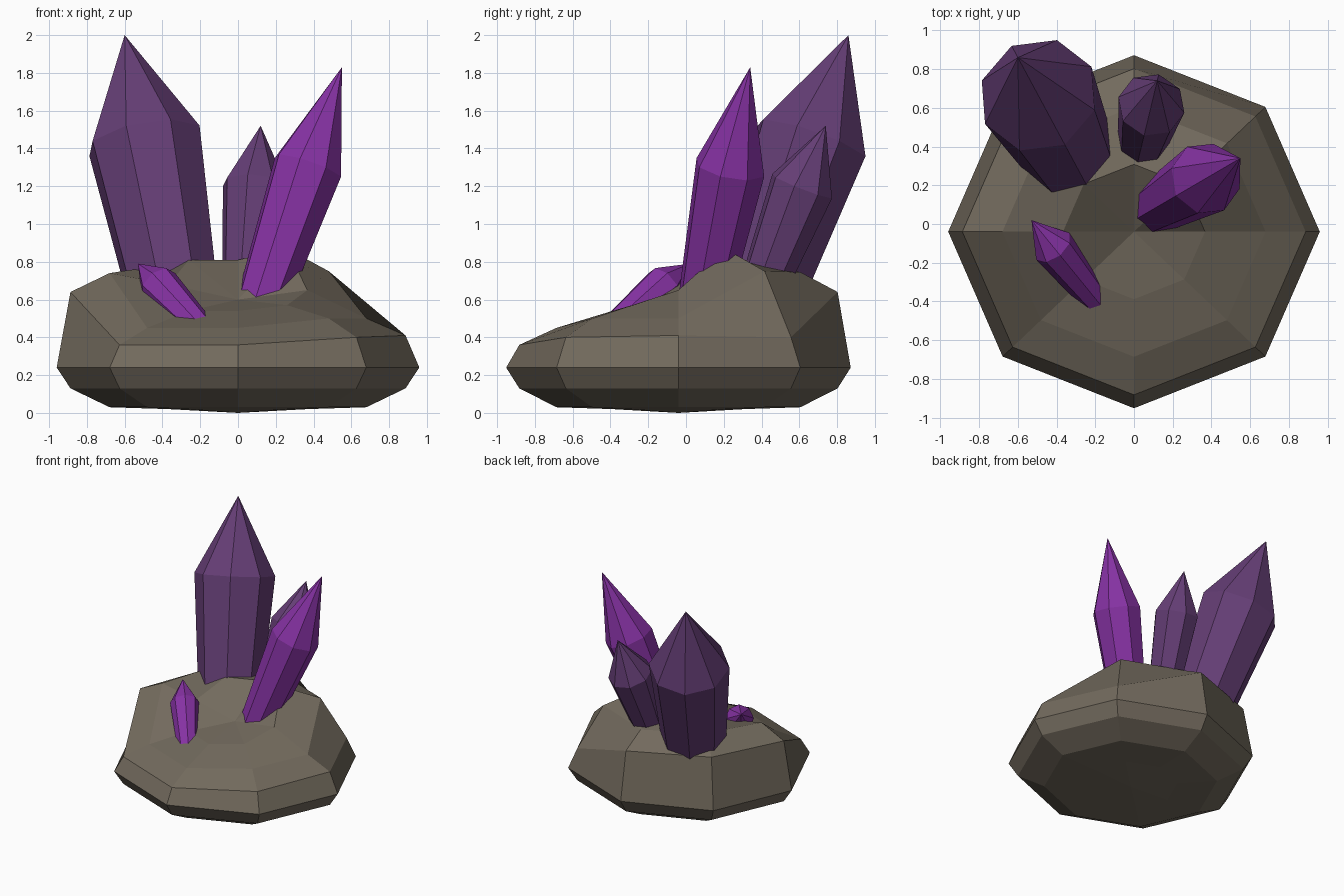
import bpy, bmesh, math
from mathutils import Vector

if "Cube" in bpy.data.objects:
    bpy.data.objects.remove(bpy.data.objects["Cube"])


def material(name, rgb):
    m = bpy.data.materials.new(name)
    m.diffuse_color = (*rgb, 1)
    m.use_nodes = True
    m.node_tree.nodes["Principled BSDF"].inputs["Base Color"].default_value = m.diffuse_color
    return m


STONE = material("grey brown stone", (0.17, 0.145, 0.11))
DARK = material("dark purple", (0.13, 0.048, 0.18))
BRIGHT = material("bright purple", (0.24, 0.032, 0.37))


def finish(name, bm, mat):
    bmesh.ops.recalc_face_normals(bm, faces=bm.faces)
    mesh = bpy.data.meshes.new(name)
    bm.to_mesh(mesh)
    bm.free()
    mesh.materials.append(mat)
    bpy.context.collection.objects.link(bpy.data.objects.new(name, mesh))


def skin(bm, bottom, rings, top=None):
    """Join rings of points; close with a pole vertex or a flat cap."""
    rows = [[bm.verts.new(p) for p in ring] for ring in rings]
    n = len(rows[0])
    for a, b in zip(rows, rows[1:]):
        for i in range(n):
            j = (i + 1) % n
            bm.faces.new((a[i], a[j], b[j], b[i]))
    for pole, row in ((bottom, rows[0]), (top, rows[-1])):
        if pole is None:
            bm.faces.new(row)
        else:
            v = bm.verts.new(pole)
            for i in range(n):
                bm.faces.new((v, row[i], row[(i + 1) % n]))


# Rock: flattened eight-sided sphere, upper rings lifted unevenly toward the back.
# Heights run anticlockwise from +x in 45 degree steps.
CY = -0.04
levels = [
    (0.367, [0.02] * 8),
    (0.68, [0.03] * 8),
    (0.887, [0.13] * 8),
    (0.96, [0.24] * 8),
    (0.887, [0.41, 0.40, 0.64, 0.66, 0.64, 0.36, 0.36, 0.40]),
    (0.68, [0.50, 0.75, 0.745, 0.77, 0.74, 0.45, 0.45, 0.50]),
    (0.367, [0.65, 0.87, 0.81, 0.81, 0.68, 0.54, 0.54, 0.57]),
]
rings = []
for r, heights in levels:
    rings.append([(r * math.cos(i * math.pi / 4),
                   CY + 0.95 * r * math.sin(i * math.pi / 4), z)
                  for i, z in enumerate(heights)])
bm = bmesh.new()
skin(bm, (0, CY, 0), rings, (0, CY, 0.60))
finish("rock_base", bm, STONE)


# Crystals: tapered eight-sided shafts with a pointed cap
def crystal(name, shoulder, tip, r, depth, taper, mat):
    c, t = Vector(shoulder), Vector(tip)
    axis = (t - c).normalized()
    side = axis.cross(Vector((0, 0, 1))).normalized()
    lean = side.cross(axis)  # one corner lies in the leaning direction

    def ring(centre, radius):
        return [centre + radius * (math.cos(k * math.pi / 4) * lean +
                                   math.sin(k * math.pi / 4) * side)
                for k in range(8)]
    bm = bmesh.new()
    skin(bm, None, [ring(c - axis * depth, r - taper * depth), ring(c, r)], t)
    finish(name, bm, mat)


crystal("large_crystal", (-0.495, 0.665, 1.44), (-0.60, 0.86, 2.0), 0.312, 1.0, 0.075, DARK)
crystal("back_crystal", (0.09, 0.615, 1.20), (0.12, 0.74, 1.52), 0.175, 0.65, 0.085, DARK)
crystal("right_crystal", (0.37, 0.235, 1.30), (0.55, 0.34, 1.83), 0.19, 0.85, 0.065, BRIGHT)
crystal("small_crystal", (-0.42, -0.115, 0.675), (-0.53, 0.02, 0.79), 0.11, 0.55, 0.075, BRIGHT)
